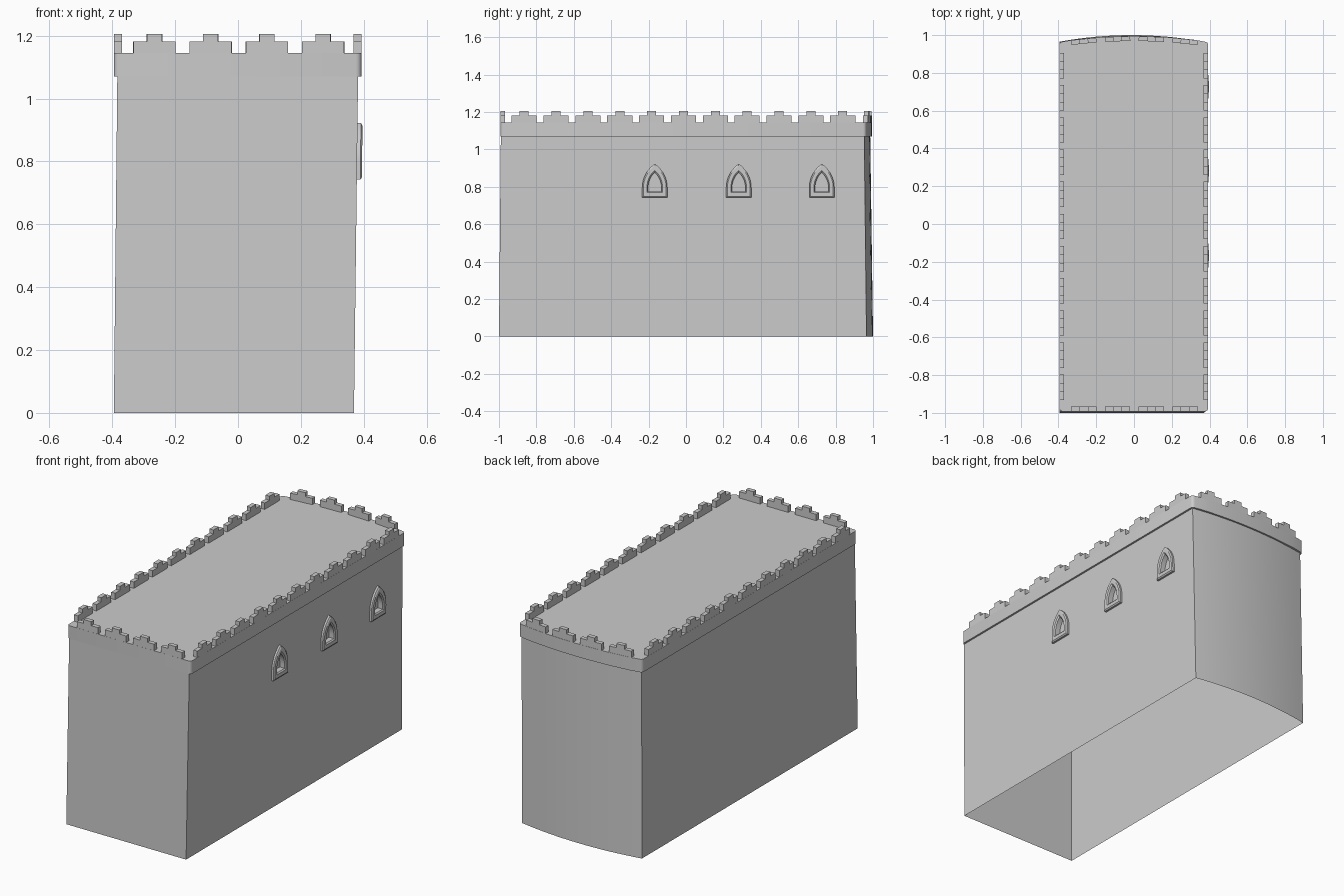
import bpy, bmesh, math
from mathutils import Vector, Matrix

if "Cube" in bpy.data.objects:
    bpy.data.objects.remove(bpy.data.objects["Cube"])

stone = bpy.data.materials.new("grey stone")
stone.diffuse_color = (0.6, 0.6, 0.6, 1)
stone.use_nodes = True
stone.node_tree.nodes["Principled BSDF"].inputs["Base Color"].default_value = stone.diffuse_color


def finish(name, bm, smooth=True, recalc=True):
    if recalc:
        bmesh.ops.recalc_face_normals(bm, faces=bm.faces)
    me = bpy.data.meshes.new(name)
    bm.to_mesh(me)
    bm.free()
    me.materials.append(stone)
    ob = bpy.data.objects.new(name, me)
    bpy.context.collection.objects.link(ob)
    if smooth:
        bpy.ops.object.select_all(action='DESELECT')
        ob.select_set(True)
        bpy.context.view_layer.objects.active = ob
        bpy.ops.object.shade_smooth_by_angle(angle=math.radians(30))
    return ob


def back_arc(x, x0, x1, corner, apex):
    u = (2 * x - x0 - x1) / (x1 - x0)
    return apex - (apex - corner) * u * u


def footprint(x0, x1, front, corner, apex, z, r=0.0, n=16):
    """Counter-clockwise outline with a bowed back and optional rounded corners."""
    pts = []

    def corner_pts(x, y, sx, sy, start):
        if r == 0:
            return [Vector((x, y, z))]
        c = (x - sx * r, y - sy * r)
        return [Vector((c[0] + r * math.cos(start + k * math.pi / 8),
                        c[1] + r * math.sin(start + k * math.pi / 8), z)) for k in range(5)]

    pts += corner_pts(x0, front, -1, -1, math.pi)
    pts += corner_pts(x1, front, 1, -1, 1.5 * math.pi)
    pts += corner_pts(x1, corner, 1, 1, 0)
    for i in range(1, n):
        x = x1 - r + (x0 - x1 + 2 * r) * i / n
        pts.append(Vector((x, back_arc(x, x0, x1, corner, apex), z)))
    pts += corner_pts(x0, corner, -1, 1, math.pi / 2)
    return pts


def bridge(bm, a, b, skip=()):
    n = len(a)
    for i in range(n):
        if i not in skip:
            bm.faces.new((a[i], a[(i + 1) % n], b[(i + 1) % n], b[i]))


# Pointed window outlines on the sloping right wall
WALL_TOP = 1.07


def wall_x(z):
    return 0.369 + 0.013 * z / WALL_TOP


def arch(cy, half, base, top, off, spring=0.795, n=8):
    h = top - spring
    rad = (half * half + h * h) / (2 * half)
    end = math.asin(h / rad)
    right = [(half, base)]
    right += [(half - rad + rad * math.cos(end * k / n), spring + rad * math.sin(end * k / n))
              for k in range(n)]
    outline = right + [(0, top)] + [(-y, z) for y, z in reversed(right)]
    return [Vector((wall_x(z) + off, cy + y, z)) for y, z in outline]


WINDOWS = (-0.167, 0.282, 0.726)
OUTER = (0.067, 0.742, 0.923, 0.0)
# half width, base height, top height, distance out from the wall
RINGS = (OUTER, (0.067, 0.742, 0.923, 0.011), (0.061, 0.749, 0.912, 0.016),
         (0.042, 0.769, 0.888, 0.016), (0.036, 0.776, 0.877, 0.010), (0.036, 0.776, 0.877, -0.02))

# Tapering wall shell, open underneath, right side left out
bm = bmesh.new()
low = [bm.verts.new(p) for p in footprint(-0.395, 0.369, -1.0, 0.965, 1.0, 0)]
high = [bm.verts.new(p) for p in footprint(-0.384, 0.382, -0.99, 0.953, 0.985, WALL_TOP)]
bridge(bm, low, high, skip=(1,))
finish("walls", bm, recalc=False)

# Right wall with window openings
bm = bmesh.new()
quad = [(0.369, -1, 0), (0.369, 0.965, 0), (0.382, 0.953, WALL_TOP), (0.382, -0.99, WALL_TOP)]
for loop in [quad] + [arch(cy, *OUTER) for cy in WINDOWS]:
    vs = [bm.verts.new(p) for p in loop]
    for i in range(len(vs)):
        bm.edges.new((vs[i - 1], vs[i]))
bmesh.ops.triangle_fill(bm, edges=bm.edges[:], use_beauty=True, normal=(1, 0, 0))
for f in bm.faces:
    f.normal_update()
    if f.normal.x < 0:
        f.normal_flip()
finish("right_wall", bm, smooth=False, recalc=False)

# Window frames with recessed panes
for i, cy in enumerate(WINDOWS):
    bm = bmesh.new()
    loops = [[bm.verts.new(p) for p in arch(cy, *ring)] for ring in RINGS]
    for a, b in zip(loops, loops[1:]):
        bridge(bm, a, b)
    bm.faces.new(loops[-1])
    finish(f"window_{i + 1}", bm, recalc=False)

# Parapet band with flat roof and a narrow underside
BAND_TOP = 1.145
bm = bmesh.new()
size = (-0.395, 0.393, -0.992, 0.965, 0.995)
low = [bm.verts.new(p) for p in footprint(*size, WALL_TOP, r=0.018)]
high = [bm.verts.new(p) for p in footprint(*size, BAND_TOP, r=0.018)]
inner = [bm.verts.new(p) for p in footprint(-0.384, 0.382, -0.985, 0.953, 0.985, WALL_TOP, r=0.018)]
bridge(bm, inner, low)
bridge(bm, low, high)
bm.faces.new(high)
finish("parapet_and_roof", bm, recalc=False)


# Stepped merlons along each edge
def merlon(bm, x, y, angle):
    half = [(0.067, BAND_TOP - 0.003), (0.067, 1.182), (0.024, 1.182), (0.024, 1.205)]
    profile = half + [(-u, z) for u, z in reversed(half)]
    mat = Matrix.Translation((x, y, 0)) @ Matrix.Rotation(angle, 4, 'Z')
    a, b = ([bm.verts.new(mat @ Vector((u, v, z))) for u, z in profile] for v in (-0.0125, 0.0125))
    bridge(bm, a, b)
    bm.faces.new(a)
    bm.faces.new(b[::-1])


sides = {"left_merlons": [], "right_merlons": [], "front_merlons": [], "back_merlons": []}
for i in range(11):
    y = -0.865 + 0.1703 * i
    sides["left_merlons"].append((-0.382, y, math.pi / 2))
    sides["right_merlons"].append((0.380, y, math.pi / 2))
for i in range(4):
    x = -0.266 + 0.179 * i
    sides["front_merlons"].append((x, -0.979, 0))
    slope = -2 * 0.03 * x / 0.394 ** 2
    sides["back_merlons"].append((x, back_arc(x, *size[:2], 0.951, 0.981), math.atan(slope)))
for name, places in sides.items():
    bm = bmesh.new()
    for place in places:
        merlon(bm, *place)
    finish(name, bm, smooth=False)
